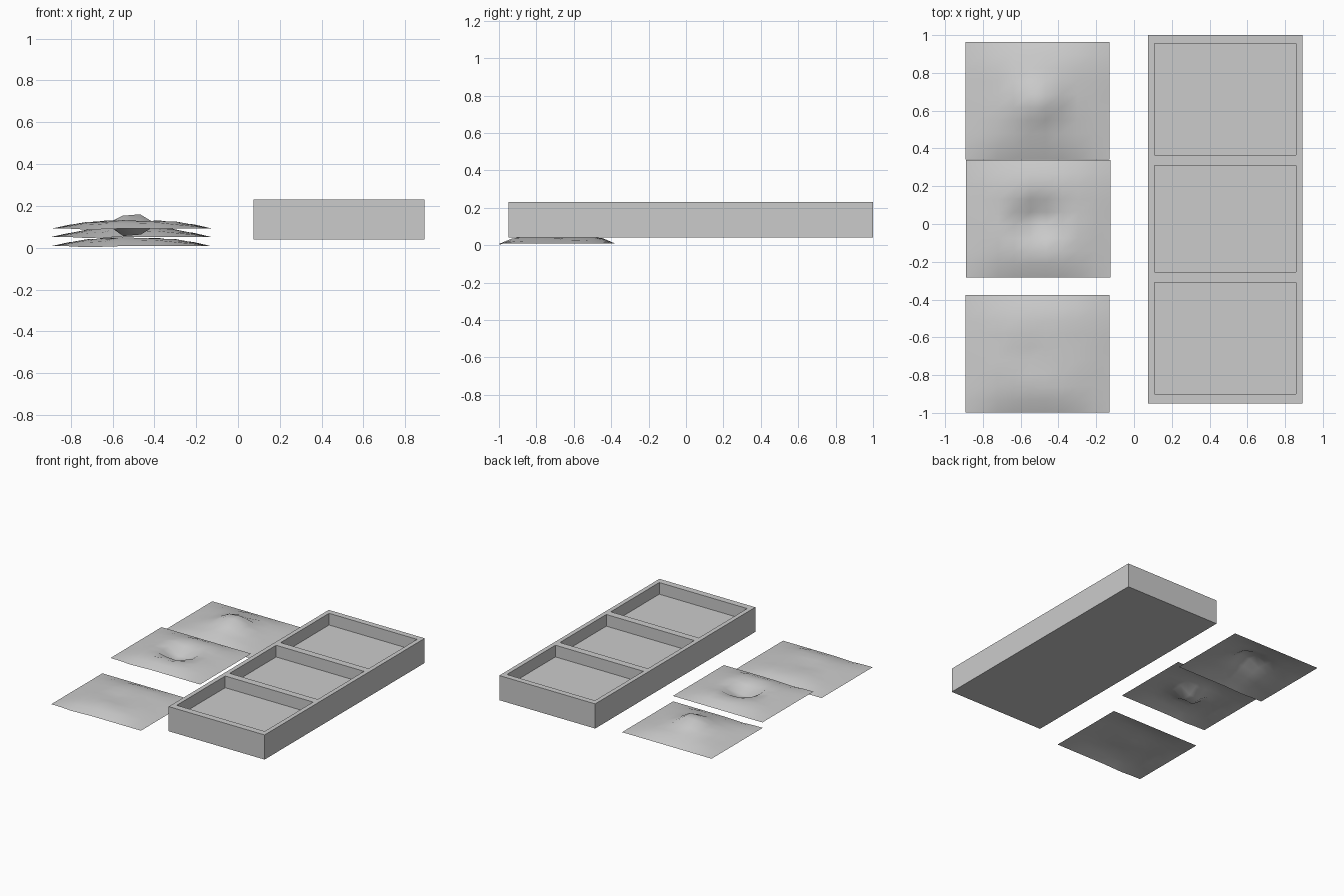
import bpy, bmesh, math

if "Cube" in bpy.data.objects:
    bpy.data.objects.remove(bpy.data.objects["Cube"])


def finish(bm, name):
    bmesh.ops.recalc_face_normals(bm, faces=bm.faces)
    me = bpy.data.meshes.new(name)
    bm.to_mesh(me)
    bm.free()
    ob = bpy.data.objects.new(name, me)
    bpy.context.collection.objects.link(ob)
    return ob


# Tray: block outline with three recessed compartments
def make_tray():
    xs = [0.074, 0.108, 0.858, 0.892]
    ys = [-0.95, -0.90, -0.31, -0.255, 0.31, 0.365, 0.955, 1.0]
    bottom, top, floor = 0.04, 0.23, 0.14
    bm = bmesh.new()

    def quad(*pts):
        bm.faces.new([bm.verts.new(p) for p in pts])

    def ring(x0, x1, y0, y1, z0, z1):
        c = [(x0, y0), (x1, y0), (x1, y1), (x0, y1)]
        for (a, b), (d, e) in zip(c, c[1:] + c[:1]):
            quad((a, b, z0), (d, e, z0), (d, e, z1), (a, b, z1))

    def flat(x0, x1, y0, y1, z):
        quad((x0, y0, z), (x1, y0, z), (x1, y1, z), (x0, y1, z))

    ring(xs[0], xs[3], ys[0], ys[7], bottom, top)
    for i in range(3):
        for j in range(7):
            x0, x1, y0, y1 = xs[i], xs[i + 1], ys[j], ys[j + 1]
            pocket = i == 1 and j % 2 == 1
            flat(x0, x1, y0, y1, floor if pocket else top)
            flat(x0, x1, y0, y1, bottom)
            if pocket:
                ring(x0, x1, y0, y1, floor, top)
    bmesh.ops.remove_doubles(bm, verts=bm.verts, dist=1e-5)
    bmesh.ops.dissolve_limit(bm, angle_limit=0.01, verts=bm.verts, edges=bm.edges)
    return finish(bm, "compartment_tray")


# Terrain sheet: coarse shallow dome with lumps and one central feature
def make_terrain(name, cx, cy, z0, feature, width):
    n, hx, hy = 9, 0.382, 0.311
    bm = bmesh.new()
    rows = []
    for j in range(n + 1):
        row = []
        for i in range(n + 1):
            u, v = 2 * i / n - 1, 2 * j / n - 1
            x, y = u * hx, v * hy
            mask = (1 - u * u) * (1 - v ** 4)
            h = 0.044 * mask
            h += 0.006 * mask * math.sin(9 * u + 2 * v) * math.cos(7 * v - 3 * u)
            h -= 0.006 * math.exp(-((u + 0.5) / 0.2) ** 2 - ((v + 1) / 0.25) ** 2)
            h += feature * math.exp(-(x * x + (y + 0.005) ** 2) / width ** 2)
            row.append(bm.verts.new((cx + x, cy + y, z0 + h)))
        rows.append(row)
    for j in range(n):
        for i in range(n):
            f = bm.faces.new((rows[j][i], rows[j][i + 1],
                              rows[j + 1][i + 1], rows[j + 1][i]))
            f.smooth = True
    return finish(bm, name)


make_tray()
make_terrain("valley_terrain", -0.511, -0.687, 0.008, -0.014, 0.11)
make_terrain("crater_terrain", -0.507, 0.028, 0.092, -0.10, 0.095)
make_terrain("hill_terrain", -0.511, 0.652, 0.052, 0.078, 0.11)
